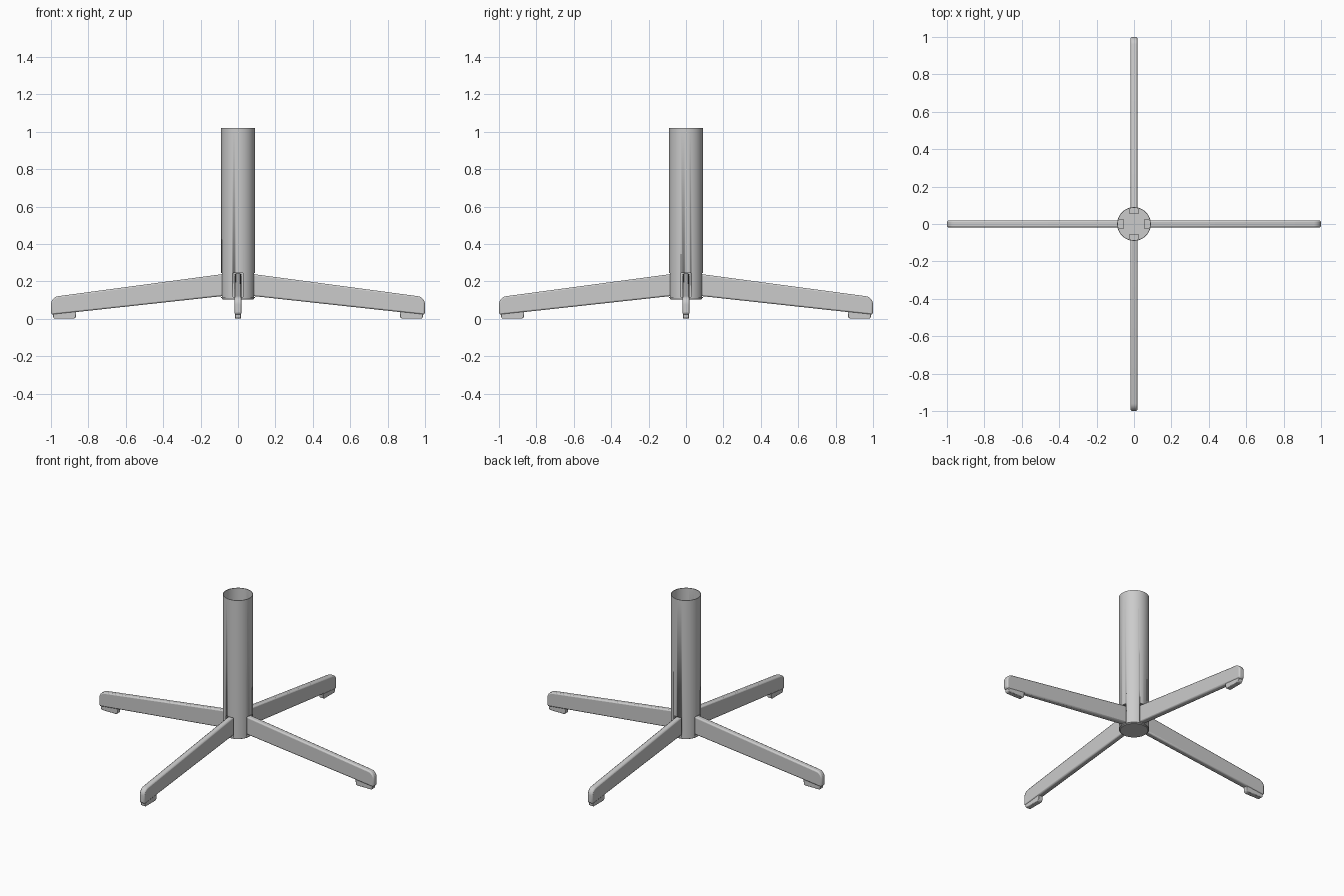
import bpy, bmesh
from math import pi, cos, sin
from mathutils import Matrix, Vector

if "Cube" in bpy.data.objects:
    bpy.data.objects.remove(bpy.data.objects["Cube"])


def finish(bm, name, bevel=0):
    me = bpy.data.meshes.new(name)
    bmesh.ops.recalc_face_normals(bm, faces=bm.faces)
    bm.to_mesh(me)
    bm.free()
    ob = bpy.data.objects.new(name, me)
    bpy.context.collection.objects.link(ob)
    if bevel:
        m = ob.modifiers.new("bevel", 'BEVEL')
        m.width, m.segments = bevel, 2
        m.limit_method, m.angle_limit = 'ANGLE', 0.7
    bpy.ops.object.select_all(action='DESELECT')
    bpy.context.view_layer.objects.active = ob
    ob.select_set(True)
    bpy.ops.object.shade_smooth_by_angle(angle=0.6)
    return ob


def extrude_profile(name, pts, half, bevel):
    # side profile in x/z, given thickness along y
    bm = bmesh.new()
    f = bm.faces.new([bm.verts.new((x, -half, z)) for x, z in pts])
    r = bmesh.ops.extrude_face_region(bm, geom=[f])
    bmesh.ops.translate(bm, vec=(0, 2 * half, 0),
                        verts=[v for v in r["geom"] if isinstance(v, bmesh.types.BMVert)])
    return finish(bm, name, bevel)


def lathe(name, prof, steps=64):
    bm = bmesh.new()
    vs = [bm.verts.new((r, 0, z)) for r, z in prof]
    es = [bm.edges.new(p) for p in zip(vs, vs[1:])]
    bmesh.ops.spin(bm, geom=vs + es, cent=(0, 0, 0), axis=(0, 0, 1),
                   angle=2 * pi, steps=steps)
    bmesh.ops.remove_doubles(bm, verts=bm.verts, dist=1e-5)
    return finish(bm, name)


# Hollow column, open at the top
column = lathe("column", [(0, 0.110), (0.09, 0.110), (0.09, 1.019),
                          (0.086, 1.019), (0.086, 0.116), (0, 0.116)])
lathe("bottom_cap", [(0, 0.11), (0.085, 0.11), (0.085, 0.106), (0.083, 0.104), (0, 0.104)])

# Slots in the column wall for the legs
W, TOP, LOW, BACK = 0.027, 0.245, 0.117, 0.055
bm = bmesh.new()
for i in range(4):
    bmesh.ops.create_cube(bm, size=1, matrix=Matrix.Rotation(i * pi / 2, 4, 'Z')
                          @ Matrix.Translation((0.09, 0, (TOP + LOW) / 2))
                          @ Matrix.Diagonal((0.06, 2 * W, TOP - LOW, 1)))
cutter = finish(bm, "slot_cutter")
cutter.hide_render = True
cutter.hide_set(True)
mod = column.modifiers.new("slots", 'BOOLEAN')
mod.operation, mod.object, mod.solver = 'DIFFERENCE', cutter, 'EXACT'

# Pockets behind the slots
bm = bmesh.new()
for i in range(4):
    rot = Matrix.Rotation(i * pi / 2, 4, 'Z')
    v = {(x, y, z): bm.verts.new(rot @ Vector((x, y, z)))
         for x in (BACK, 0.085) for y in (-W, W) for z in (LOW, TOP)}
    a, b = BACK, 0.085
    for q in ([(a, -W, LOW), (a, W, LOW), (a, W, TOP), (a, -W, TOP)],
              [(a, -W, TOP), (a, W, TOP), (b, W, TOP), (b, -W, TOP)],
              [(a, -W, LOW), (a, -W, TOP), (b, -W, TOP), (b, -W, LOW)],
              [(a, W, LOW), (b, W, LOW), (b, W, TOP), (a, W, TOP)]):
        bm.faces.new([v[k] for k in q])
finish(bm, "leg_pockets")

# Four sloping legs with rounded tips and foot pads
tip = [(0.955 + 0.045 * cos(t), 0.076 + 0.045 * sin(t))
       for t in [i * 1.44 / 7 for i in range(8)]]
leg_pts = [(0.057, 0.124), (0.99, 0.022), (1.0, 0.027)] + tip + [(0.057, 0.242)]
foot_pts = [(0.864, 0.045), (0.867, 0.008), (0.876, 0), (0.98, 0),
            (0.988, 0.007), (0.99, 0.035)]
for i, side in enumerate(("right", "back", "left", "front")):
    for ob in (extrude_profile(side + "_leg", leg_pts, 0.0185, 0.008),
               extrude_profile(side + "_foot_pad", foot_pts, 0.015, 0.003)):
        ob.rotation_euler.z = i * pi / 2
